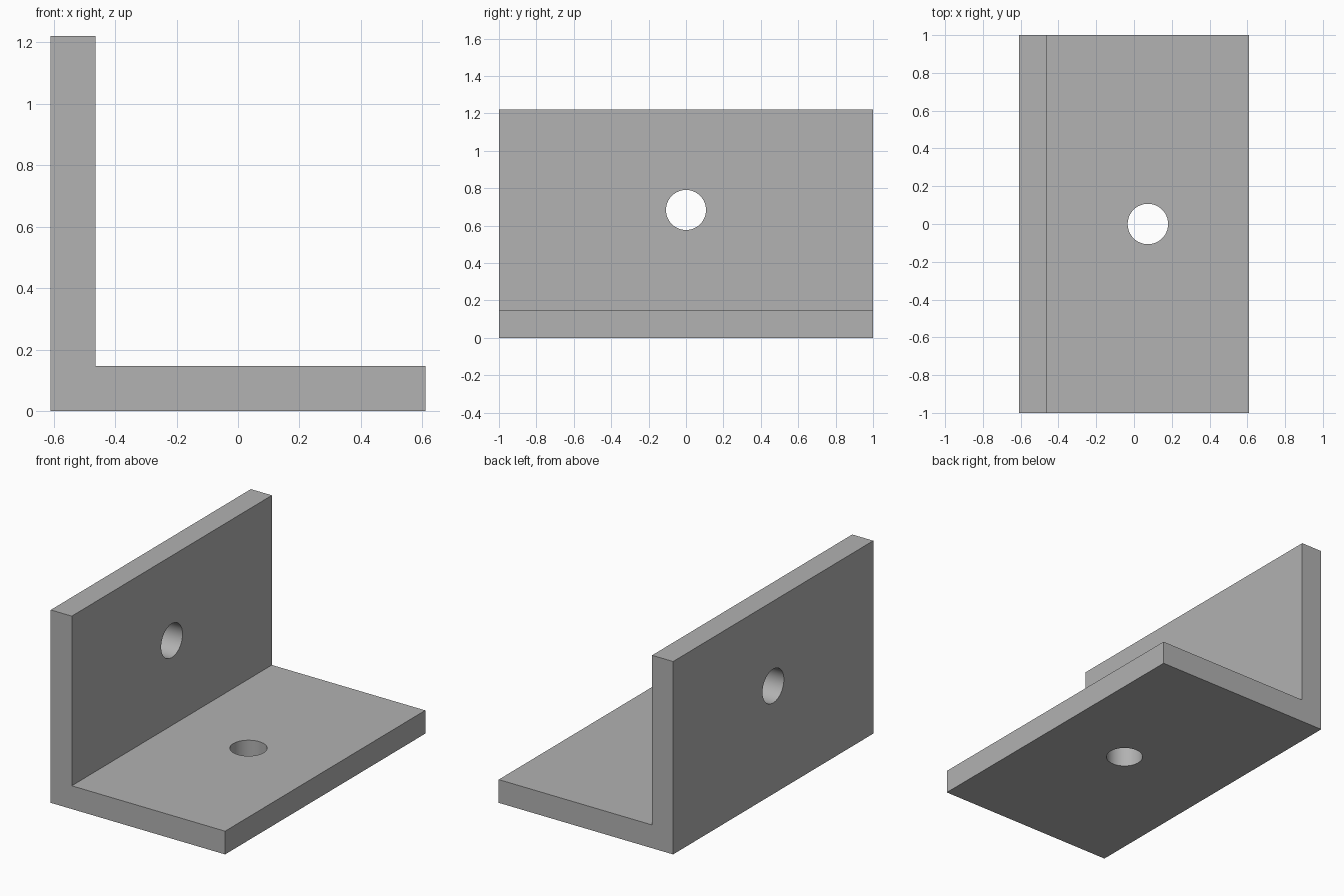
import bpy
import bmesh
import math

cube = bpy.data.objects.get("Cube")
if cube:
    bpy.data.objects.remove(cube, do_unlink=True)

SIZE, THICK, LENGTH, RADIUS = 1.22, 0.147, 2.0, 0.107
LEFT = -SIZE / 2
MID = (SIZE + THICK) / 2  # middle of the free part of each flange

grey = bpy.data.materials.new("light grey")
grey.use_nodes = True
grey.diffuse_color = (0.445, 0.445, 0.445, 1)
grey.node_tree.nodes["Principled BSDF"].inputs["Base Color"].default_value = grey.diffuse_color

# L-shaped profile, extruded along y
profile = [(0, 0), (SIZE, 0), (SIZE, THICK), (THICK, THICK), (THICK, SIZE), (0, SIZE)]
bm = bmesh.new()
face = bm.faces.new([bm.verts.new((LEFT + x, -LENGTH / 2, z)) for x, z in profile])
ext = bmesh.ops.extrude_face_region(bm, geom=[face])
moved = [v for v in ext["geom"] if isinstance(v, bmesh.types.BMVert)]
bmesh.ops.translate(bm, vec=(0, LENGTH, 0), verts=moved)
bmesh.ops.recalc_face_normals(bm, faces=bm.faces)
mesh = bpy.data.meshes.new("angle_bracket")
bm.to_mesh(mesh)
bm.free()
bracket = bpy.data.objects.new("angle_bracket", mesh)
bpy.context.collection.objects.link(bracket)
mesh.materials.append(grey)


def drill(name, location, rotation):
    """Cut a round through-hole in the bracket."""
    bpy.ops.mesh.primitive_cylinder_add(vertices=64, radius=RADIUS, depth=THICK * 3,
                                        location=location, rotation=rotation)
    cutter = bpy.context.object
    cutter.name = name
    cutter.hide_render = True
    cutter.data.materials.append(grey)
    mod = bracket.modifiers.new(name, "BOOLEAN")
    mod.operation = "DIFFERENCE"
    mod.solver = "EXACT"
    mod.object = cutter
    bpy.context.view_layer.objects.active = bracket
    bpy.ops.object.modifier_apply(modifier=mod.name)
    bpy.data.objects.remove(cutter, do_unlink=True)


# One hole in the middle of each flange
drill("base_hole", (LEFT + MID, 0, THICK / 2), (0, 0, 0))
drill("wall_hole", (LEFT + THICK / 2, 0, MID), (0, math.pi / 2, 0))

# Smooth hole walls, sharp edges
bpy.ops.object.select_all(action="DESELECT")
bracket.select_set(True)
bpy.context.view_layer.objects.active = bracket
bpy.ops.object.shade_smooth_by_angle(angle=math.radians(30))
